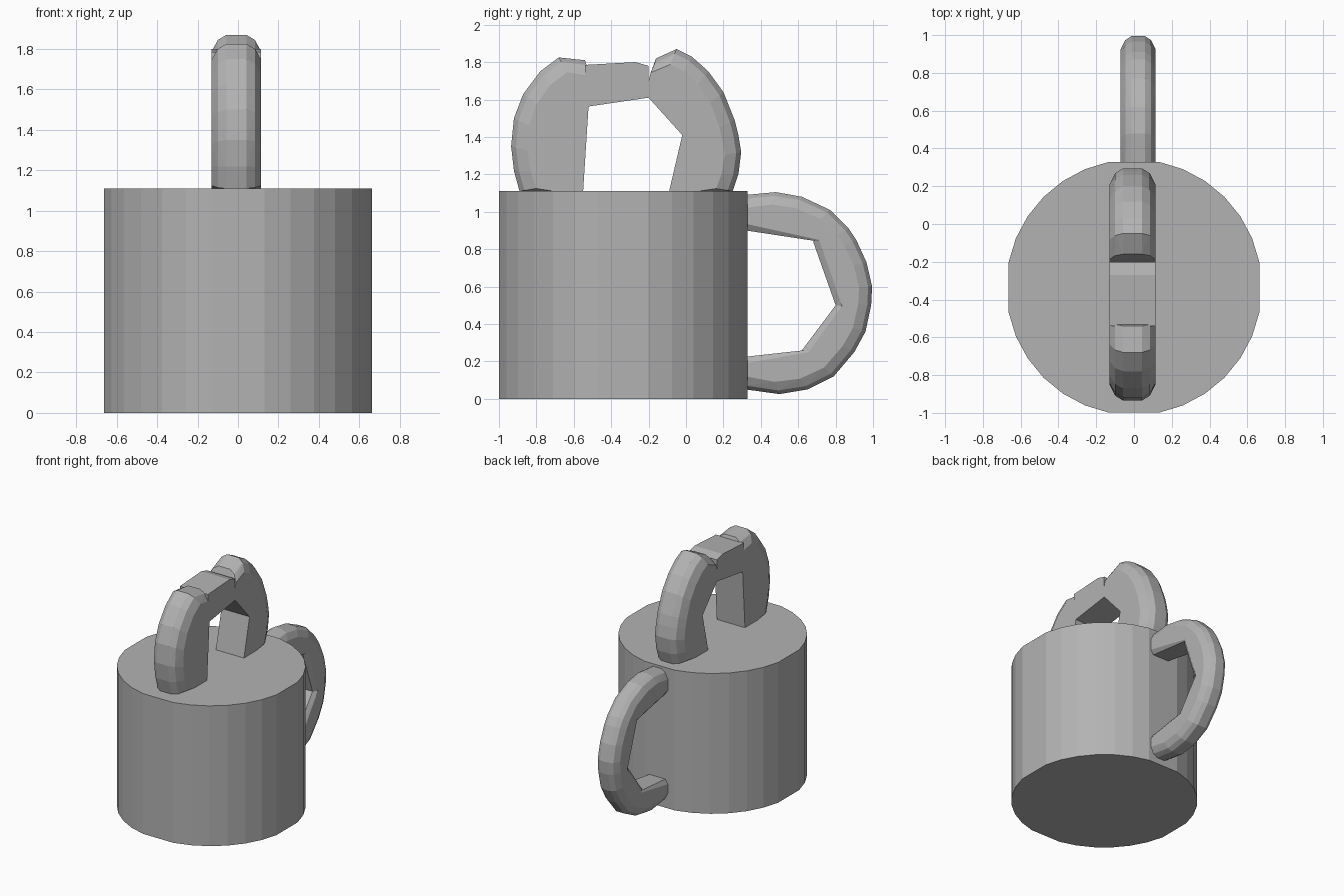
import bpy, bmesh, math
from mathutils import Vector

if "Cube" in bpy.data.objects:
    bpy.data.objects.remove(bpy.data.objects["Cube"], do_unlink=True)

grey = bpy.data.materials.new("plain grey")
grey.use_nodes = True
colour = (0.45, 0.45, 0.45, 1)
grey.diffuse_color = colour
grey.node_tree.nodes["Principled BSDF"].inputs["Base Color"].default_value = colour


def hull(name, points):
    """Solid convex part wrapped around the points."""
    bm = bmesh.new()
    for p in points:
        bm.verts.new(p)
    res = bmesh.ops.convex_hull(bm, input=bm.verts)
    junk = {v for v in res["geom_interior"] + res["geom_unused"]
            if isinstance(v, bmesh.types.BMVert) and v.is_valid}
    bmesh.ops.delete(bm, geom=list(junk), context="VERTS")
    bmesh.ops.dissolve_limit(bm, angle_limit=0.02, verts=bm.verts, edges=bm.edges)
    bmesh.ops.recalc_face_normals(bm, faces=bm.faces)
    mesh = bpy.data.meshes.new(name)
    bm.to_mesh(mesh)
    bm.free()
    mesh.materials.append(grey)
    obj = bpy.data.objects.new(name, mesh)
    bpy.context.collection.objects.link(obj)


def handle_piece(name, outer, inner, mid, half, centre, crown, depth, inner_half):
    """Handle segment: rounded crown along the outer edge, flatter inner edge."""
    points = []
    for y, z in outer:
        step = (Vector(centre) - Vector((y, z))).normalized()
        for amount, width in ((0, crown), (depth * 0.3, (crown + half) * 0.53), (depth, half)):
            q = Vector((y, z)) + step * amount
            points += [(mid + s * width, q.x, q.y) for s in (-1, 1)]
    for y, z in inner:
        step = (Vector((y, z)) - Vector(centre)).normalized()
        for amount, width in ((0, inner_half), (depth * 0.5, half)):
            q = Vector((y, z)) + step * amount
            points += [(mid + s * width, q.x, q.y) for s in (-1, 1)]
    hull(name, points)


# Drum body: round, with a wider flat on each of the four sides
ring = []
for i in range(32):
    if i % 8:
        a = math.tau * i / 32
        ring.append((0.677 * math.cos(a), -0.335 + 0.677 * math.sin(a)))
hull("body", [(x, y, z) for x, y in ring for z in (0, 1.11)])

# Top handle: front leg, bridge, rear arch and rear leg
top = dict(mid=-0.008, half=0.123, centre=(-0.33, 1.2), crown=0.05, depth=0.09, inner_half=0.123)
handle_piece("top_handle_front",
             [(-0.89, 1.11), (-0.92, 1.22), (-0.935, 1.35), (-0.92, 1.5), (-0.87, 1.63),
              (-0.78, 1.75), (-0.68, 1.825), (-0.54, 1.81)],
             [(-0.55, 1.11)], **top)
bridge = [(-0.54, 1.56), (-0.54, 1.785), (-0.27, 1.8), (-0.2, 1.78), (-0.2, 1.61)]
hull("top_handle_bridge", [(x, y, z) for y, z in bridge for x in (-0.131, 0.115)])
handle_piece("top_handle_rear_arch",
             [(-0.16, 1.82), (-0.05, 1.87), (0.03, 1.83), (0.12, 1.75), (0.2, 1.64),
              (0.26, 1.49), (0.28, 1.41)],
             [(-0.2, 1.61), (-0.2, 1.7), (-0.02, 1.41)], **top)
handle_piece("top_handle_rear_leg",
             [(0.28, 1.41), (0.295, 1.32), (0.28, 1.2), (0.25, 1.11)],
             [(-0.02, 1.41), (-0.09, 1.11)], **top)

# Back handle: four pieces curving from the upper to the lower joint
back = dict(mid=0.022, half=0.093, centre=(0.3, 0.56), crown=0.035, depth=0.07, inner_half=0.07)
handle_piece("back_handle_upper",
             [(0.32, 1.09), (0.48, 1.105), (0.62, 1.08), (0.77, 1.01), (0.87, 0.91), (0.91, 0.85)],
             [(0.32, 0.9), (0.68, 0.845)], **back)
handle_piece("back_handle_upper_middle",
             [(0.91, 0.85), (0.965, 0.73), (0.995, 0.6), (0.99, 0.5)],
             [(0.68, 0.84), (0.8, 0.5)], **back)
handle_piece("back_handle_lower_middle",
             [(0.99, 0.5), (0.96, 0.36), (0.9, 0.25)],
             [(0.8, 0.5), (0.62, 0.26)], **back)
handle_piece("back_handle_lower",
             [(0.9, 0.25), (0.79, 0.12), (0.65, 0.05), (0.5, 0.025), (0.32, 0.05)],
             [(0.62, 0.25), (0.32, 0.225)], **back)
